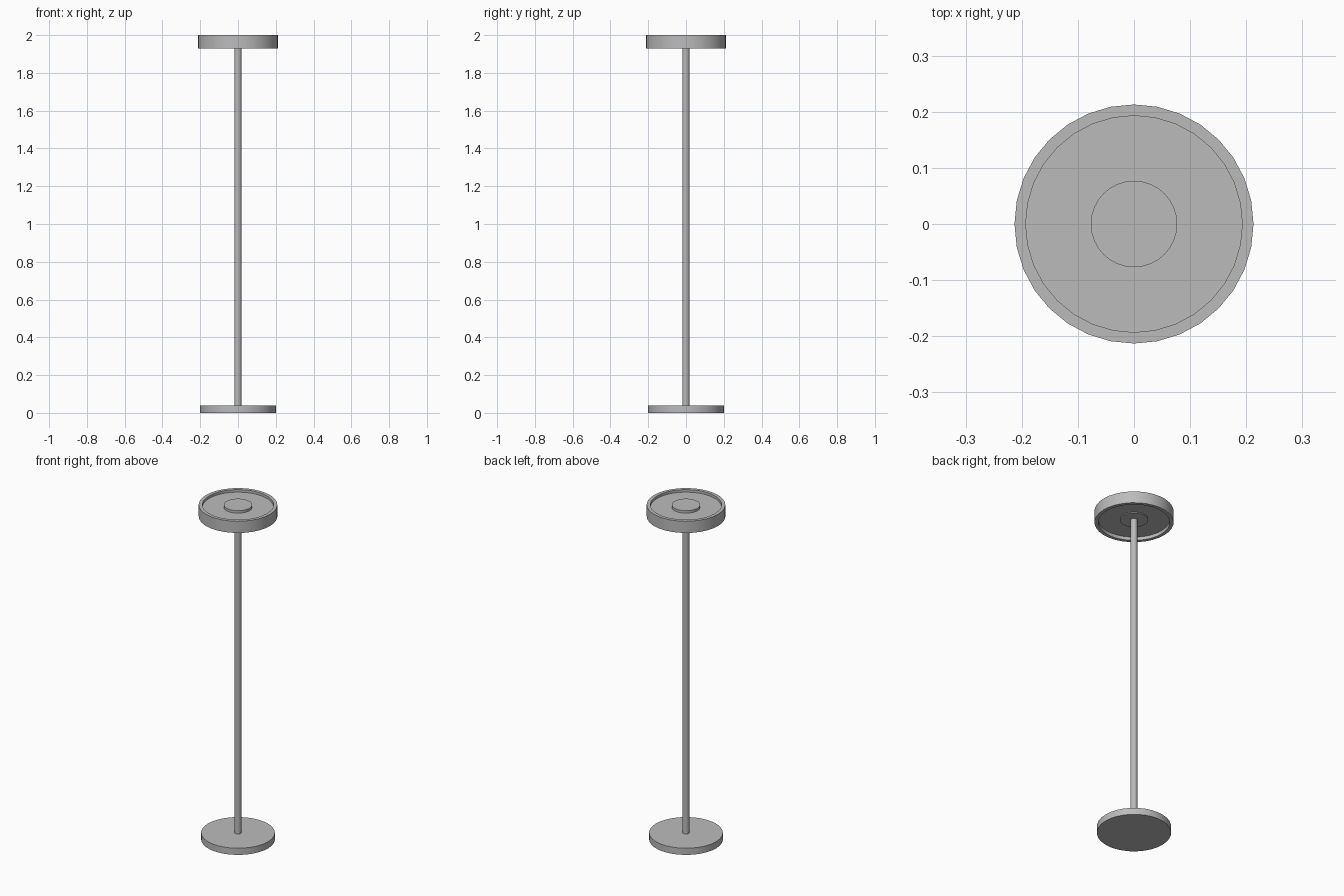
import bpy, bmesh, math

old = bpy.data.objects.get("Cube")
if old:
    bpy.data.objects.remove(old)

grey = bpy.data.materials.new("plain grey")
grey.use_nodes = True
colour = (0.5, 0.5, 0.5, 1)
grey.diffuse_color = colour
grey.node_tree.nodes["Principled BSDF"].inputs["Base Color"].default_value = colour


def finish(name, bm):
    mesh = bpy.data.meshes.new(name)
    bm.to_mesh(mesh)
    bm.free()
    mesh.materials.append(grey)
    obj = bpy.data.objects.new(name, mesh)
    bpy.context.collection.objects.link(obj)
    bpy.ops.object.select_all(action="DESELECT")
    obj.select_set(True)
    bpy.context.view_layer.objects.active = obj
    bpy.ops.object.shade_smooth_by_angle(angle=math.radians(35))


def disc(name, radius, bottom, top, sides=32):
    bm = bmesh.new()
    bmesh.ops.create_cone(bm, cap_ends=True, segments=sides,
                          radius1=radius, radius2=radius, depth=top - bottom)
    bmesh.ops.translate(bm, verts=bm.verts, vec=(0, 0, (bottom + top) / 2))
    finish(name, bm)


def ring(name, inner, outer, bottom, top, sides=32):
    # Spin a closed rectangular section around the z axis
    bm = bmesh.new()
    corners = [(inner, bottom), (outer, bottom), (outer, top), (inner, top)]
    verts = [bm.verts.new((r, 0, z)) for r, z in corners]
    edges = [bm.edges.new((verts[i], verts[(i + 1) % 4])) for i in range(4)]
    bmesh.ops.spin(bm, geom=verts + edges, cent=(0, 0, 0), axis=(0, 0, 1),
                   angle=math.tau, steps=sides, use_merge=True)
    bmesh.ops.remove_doubles(bm, verts=bm.verts, dist=0.0001)
    bmesh.ops.recalc_face_normals(bm, faces=bm.faces)
    finish(name, bm)


# Foot and pole
disc("base", 0.2, 0, 0.04)
disc("pole", 0.018, 0.04, 1.96)

# Recessed head plate with a raised hub and an outer rim
disc("head_plate", 0.195, 1.95, 1.985)
disc("head_hub", 0.077, 1.945, 2.0)
ring("head_rim", 0.193, 0.213, 1.93, 2.0)
